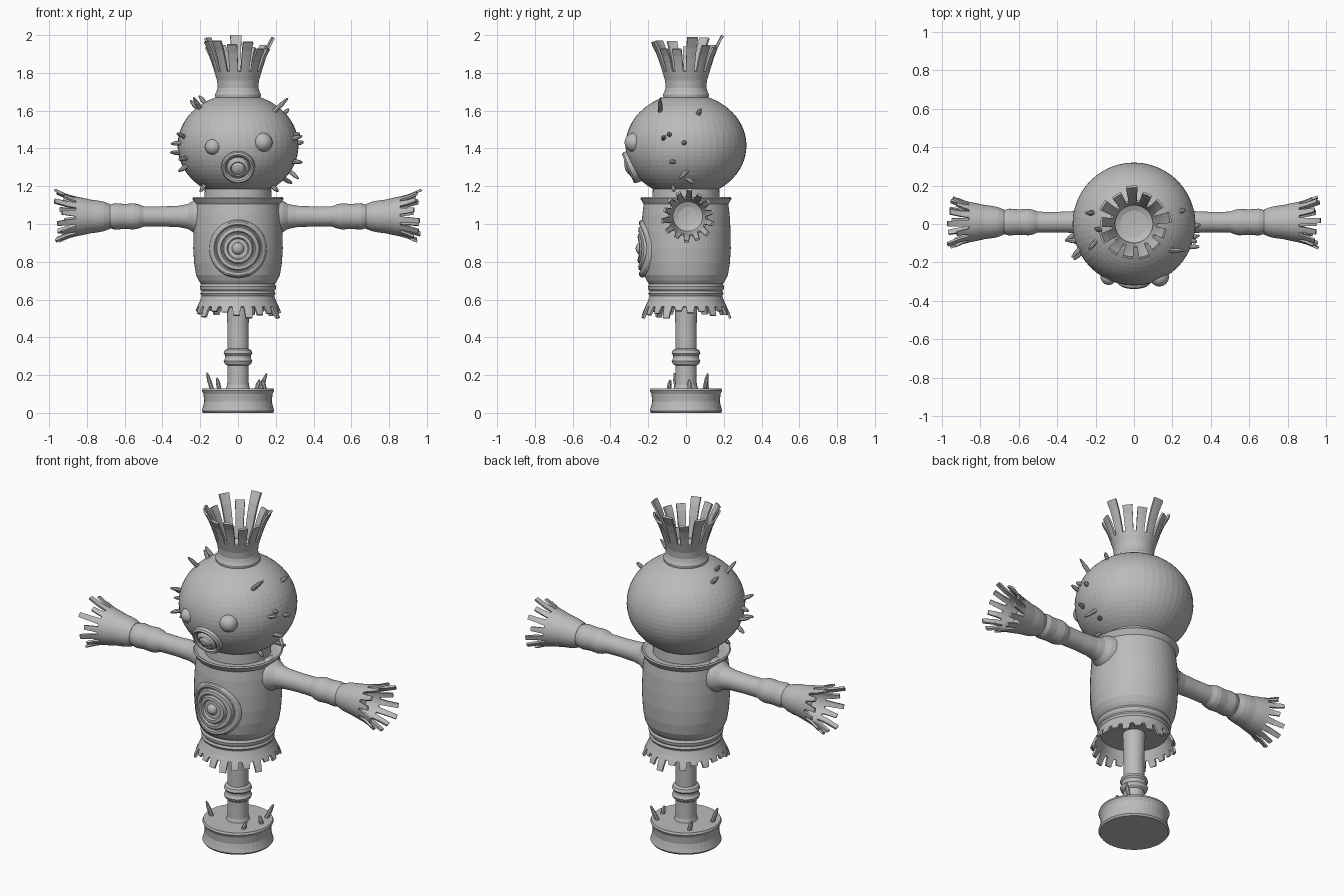
import bpy
import bmesh
import random
from math import sin, cos, pi, sqrt, radians
from mathutils import Matrix, Vector

random.seed(7)
if "Cube" in bpy.data.objects:
    bpy.data.objects.remove(bpy.data.objects["Cube"])

clay = bpy.data.materials.new("clay grey")
clay.use_nodes = True
grey = (0.5, 0.5, 0.5, 1)
clay.diffuse_color = grey
clay.node_tree.nodes["Principled BSDF"].inputs["Base Color"].default_value = grey
parts = []


def finish(name, bm):
    """Turn a bmesh into a named object."""
    bmesh.ops.remove_doubles(bm, verts=bm.verts, dist=0.0002)
    bmesh.ops.recalc_face_normals(bm, faces=bm.faces)
    mesh = bpy.data.meshes.new(name)
    bm.to_mesh(mesh)
    bm.free()
    mesh.materials.append(clay)
    obj = bpy.data.objects.new(name, mesh)
    bpy.context.collection.objects.link(obj)
    parts.append(obj)
    return obj


def aim(location, direction):
    """Matrix that turns local z towards a direction."""
    turn = Vector(direction).to_track_quat("Z", "Y").to_matrix().to_4x4()
    return Matrix.Translation(location) @ turn


def lathe(name, profile, place=Matrix(), sides=48, warp=None):
    """Revolve (radius, height) points about local z."""
    bm = bmesh.new()
    rings = []
    for r, h in profile:
        ring = []
        for i in range(sides):
            a = 2 * pi * i / sides
            point = Vector((r * cos(a), r * sin(a), h))
            ring.append(bm.verts.new(warp(point) if warp else place @ point))
        rings.append(ring)
    for low, high in zip(rings, rings[1:]):
        for i in range(sides):
            j = (i + 1) % sides
            bm.faces.new((low[i], low[j], high[j], high[i]))
    return finish(name, bm)


def fringe(name, profile, split, strips, shortest, taper, place=Matrix()):
    """Flared sleeve whose outer end is cut into uneven strips."""
    bm = bmesh.new()
    columns = 4                      # three columns of cloth, one of gap
    count = strips * columns
    reach = [random.uniform(shortest, 1) for _ in range(strips)]
    reach[strips // 4] = 1
    base_r, base_h = profile[split]
    rings = []
    for k, (r, h) in enumerate(profile):
        ring = []
        for i in range(count):
            strip, col = divmod(i, columns)
            t = reach[strip] if k > split else 1
            radius = base_r + (r - base_r) * t
            height = base_h + (h - base_h) * t
            offset = col - 1.5
            if k > split:
                offset *= 1 - taper * (k - split) / (len(profile) - 1 - split)
            a = 2 * pi * (strip + (offset + 1.5) / columns) / strips
            a += 2 * pi * 1.5 * (col - 1.5 - offset) / columns / strips * 0
            ring.append(bm.verts.new(place @ Vector((radius * cos(a), radius * sin(a), height))))
        rings.append(ring)
    for k in range(len(rings) - 1):
        for i in range(count):
            if k >= split and i % columns == columns - 1:
                continue
            j = (i + 1) % count
            bm.faces.new((rings[k][i], rings[k][j], rings[k + 1][j], rings[k + 1][i]))
    obj = finish(name, bm)
    shell = obj.modifiers.new("cloth thickness", "SOLIDIFY")
    shell.thickness = 0.012
    shell.offset = 0
    return obj


def ellipsoid(name, centre, radii):
    bm = bmesh.new()
    place = Matrix.Translation(centre) @ Matrix.Diagonal((*radii, 1))
    bmesh.ops.create_uvsphere(bm, u_segments=48, v_segments=32, radius=1, matrix=place)
    return finish(name, bm)


def straw(name, root, direction, length, width):
    """Slim blade with a blunt tip."""
    shape = [(0, -0.02), (width, -0.02), (width, length * 0.5),
             (width * 0.5, length * 0.9), (0, length)]
    lathe(name, shape, aim(root, direction), 8)


# Base and post
lathe("base", [(0, 0), (0.185, 0), (0.192, 0.01), (0.186, 0.03), (0.179, 0.06),
               (0.183, 0.1), (0.192, 0.118), (0.187, 0.13), (0, 0.13)])
lathe("post", [(0.066, 0.12), (0.057, 0.15), (0.056, 0.25), (0.07, 0.26), (0.076, 0.275),
               (0.068, 0.29), (0.068, 0.305), (0.076, 0.315), (0.07, 0.332),
               (0.056, 0.34), (0.056, 0.45), (0.062, 0.62)], sides=32)
for x, y, lean, tall in [(-0.14, -0.05, -0.3, 0.09), (0.12, 0.1, 0.4, 0.09),
                         (0.1, -0.09, 0.3, 0.05), (-0.1, 0.11, -0.2, 0.06),
                         (0.14, 0.02, -0.2, 0.05)]:
    straw("grass_blade", (x, y, 0.13), (lean, lean * 0.5, 1), tall, 0.012)

# Body, with a collar and a gathered waist
lathe("body", [(0, 0.61), (0.18, 0.61), (0.192, 0.62), (0.198, 0.632), (0.192, 0.645),
               (0.2, 0.655), (0.202, 0.668), (0.195, 0.682), (0.208, 0.7), (0.222, 0.73),
               (0.232, 0.79), (0.237, 0.87), (0.236, 0.96), (0.231, 1.05), (0.224, 1.105),
               (0.232, 1.118), (0.242, 1.135), (0.236, 1.142), (0.215, 1.13), (0, 1.12)], sides=64)
fringe("skirt", [(0.182, 0.63), (0.188, 0.61), (0.198, 0.585), (0.21, 0.56),
                 (0.222, 0.535), (0.235, 0.5)], 3, 22, 0.3, 0.3)
lathe("neck", [(0.18, 1.11), (0.175, 1.2)])

# Ringed spiral plate that follows the curve of the belly


def wrap_on_belly(p):
    return Vector((p.x, -sqrt(0.234 ** 2 - p.x ** 2) - p.z, 0.87 + p.y))


lathe("belly_rings", [(0.155, -0.01), (0.15, 0.008), (0.142, 0.014), (0.128, 0.014), (0.122, 0.006),
                      (0.117, 0.006), (0.111, 0.017), (0.092, 0.019), (0.086, 0.009),
                      (0.081, 0.009), (0.075, 0.021), (0.058, 0.022), (0.052, 0.01),
                      (0.032, 0.01), (0.026, 0.022), (0.015, 0.03), (0, 0.033)], warp=wrap_on_belly)

# Head and face
HEAD = Vector((0, 0, 1.415))
RADII = Vector((0.32, 0.32, 0.275))
ellipsoid("head", HEAD, RADII)
for side, size in [(-1, 0.042), (1, 0.05)]:
    ellipsoid("eye", (side * 0.132, -0.275, 1.42 + side * 0.012), (size, size, size))
lathe("mouth", [(0.09, -0.04), (0.088, 0.008), (0.08, 0.017), (0.07, 0.014), (0.063, 0.003),
                (0.058, 0.003), (0.052, 0.015), (0.04, 0.022), (0.035, 0.018),
                (0.025, 0.027), (0, 0.033)], aim((0, -0.292, 1.3), (0, -1, -0.42)))

# Loose straws poking from the head: azimuth, elevation, length, sideways lean
for turn, rise, length, lean in [
        (-35, 42, 0.1, 0.5), (-22, 8, 0.05, 0.4), (-16, 12, 0.03, 0), (15, 38, 0.04, 0.2),
        (-14, -18, 0.05, 0.6), (0, -30, 0.07, -0.7), (2, -40, 0.06, 0.6), (-2, 3, 0.03, 0.3),
        (205, 10, 0.06, 0.4), (196, 3, 0.05, -0.4), (190, -8, 0.06, 0.5), (208, -14, 0.06, 0.3),
        (200, -24, 0.05, -0.5), (210, -50, 0.05, 0.2), (205, 46, 0.08, 0.3),
        (190, 56, 0.05, -0.3), (165, 46, 0.06, 0.2), (-20, -52, 0.04, 0.3)]:
    a, e = radians(turn), radians(rise)
    out = Vector((cos(a) * cos(e), sin(a) * cos(e), sin(e)))
    root = HEAD + out * RADII
    straw("head_straw", root, out + Vector((-sin(a), cos(a), 0.4)) * lean, length, 0.012)

# Hair tuft
fringe("hair_tuft", [(0.112, 1.655), (0.116, 1.685), (0.108, 1.7), (0.102, 1.72), (0.105, 1.76),
                     (0.12, 1.81), (0.142, 1.88), (0.165, 1.94), (0.195, 1.997)], 5, 13, 0.6, 0.15)
lathe("hair_floor", [(0.104, 1.75), (0.07, 1.735), (0, 1.73)])

# Arms with ragged cuffs
for side, label in [(1, "left"), (-1, "right")]:
    place = aim((0, 0.01, 1.04), (side, 0, 0))
    lathe(label + "_arm", [(0.1, 0.19), (0.085, 0.235), (0.066, 0.265), (0.057, 0.31), (0.053, 0.4),
                           (0.054, 0.5), (0.064, 0.525), (0.069, 0.55), (0.066, 0.6),
                           (0.07, 0.65), (0.062, 0.68), (0.06, 0.7)], place, 32)
    fringe(label + "_cuff", [(0.06, 0.68), (0.072, 0.71), (0.078, 0.74), (0.083, 0.78),
                             (0.092, 0.82), (0.1, 0.86), (0.114, 0.91), (0.142, 0.972)],
           5, 14, 0.5, 0.45, place)
    lathe(label + "_palm", [(0.085, 0.79), (0.05, 0.775), (0, 0.77)], place, 32)

# Smooth shading with crisp edges
for obj in bpy.context.view_layer.objects:
    obj.select_set(obj in parts)
bpy.context.view_layer.objects.active = parts[0]
bpy.ops.object.shade_smooth_by_angle(angle=radians(42))
